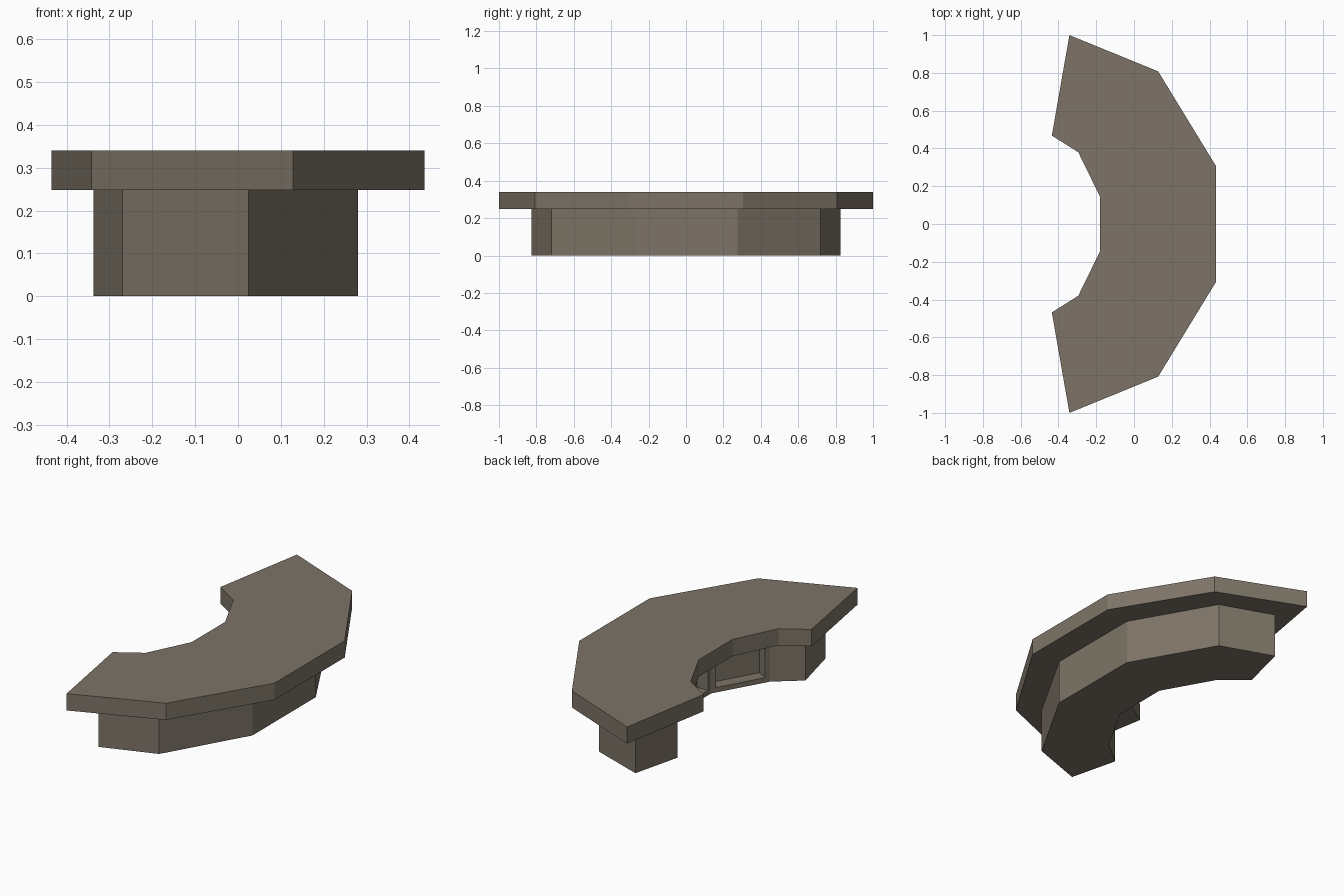
import bpy
import bmesh
from mathutils import Vector

cube = bpy.data.objects.get("Cube")
if cube:
    bpy.data.objects.remove(cube, do_unlink=True)

stone = bpy.data.materials.new("warm_grey_stone")
stone.use_nodes = True
colour = (0.205, 0.175, 0.135, 1)
stone.diffuse_color = colour
stone.node_tree.nodes["Principled BSDF"].inputs["Base Color"].default_value = colour


def curved_block(name, half, bottom, top):
    """Mirror half an arc outline across y, then raise it into a solid."""
    outline = half + [(x, -y) for x, y in reversed(half)]
    # half runs from the inner middle, round the end, to the outer middle
    bm = bmesh.new()
    face = bm.faces.new([bm.verts.new((x, y, bottom)) for x, y in outline])
    raised = bmesh.ops.extrude_face_region(bm, geom=[face], use_keep_orig=True)
    verts = [g for g in raised["geom"] if isinstance(g, bmesh.types.BMVert)]
    bmesh.ops.translate(bm, verts=verts, vec=(0, 0, top - bottom))
    bmesh.ops.recalc_face_normals(bm, faces=bm.faces)
    return name, bm


def finish(name, bm):
    mesh = bpy.data.meshes.new(name)
    bm.to_mesh(mesh)
    bm.free()
    mesh.materials.append(stone)
    obj = bpy.data.objects.new(name, mesh)
    bpy.context.collection.objects.link(obj)


# Overhanging counter slab
finish(*curved_block("counter_top", [
    (-0.18, 0.145), (-0.295, 0.38), (-0.435, 0.468),
    (-0.342, 1.0), (0.128, 0.808), (0.435, 0.305)], 0.248, 0.34))

# Counter body with shelf recesses in the three middle inner faces
name, body = curved_block("counter_body", [
    (-0.04, 0.16), (-0.2, 0.443), (-0.337, 0.555),
    (-0.27, 0.825), (0.025, 0.72), (0.28, 0.275)], 0, 0.248)
inner = [f for f in body.faces
         if f.normal.x < -0.8 and abs(f.calc_center_median().y) < 0.4]
bmesh.ops.inset_individual(body, faces=inner, thickness=0.038)
bmesh.ops.inset_individual(body, faces=inner, thickness=0, depth=-0.065)
finish(name, body)
